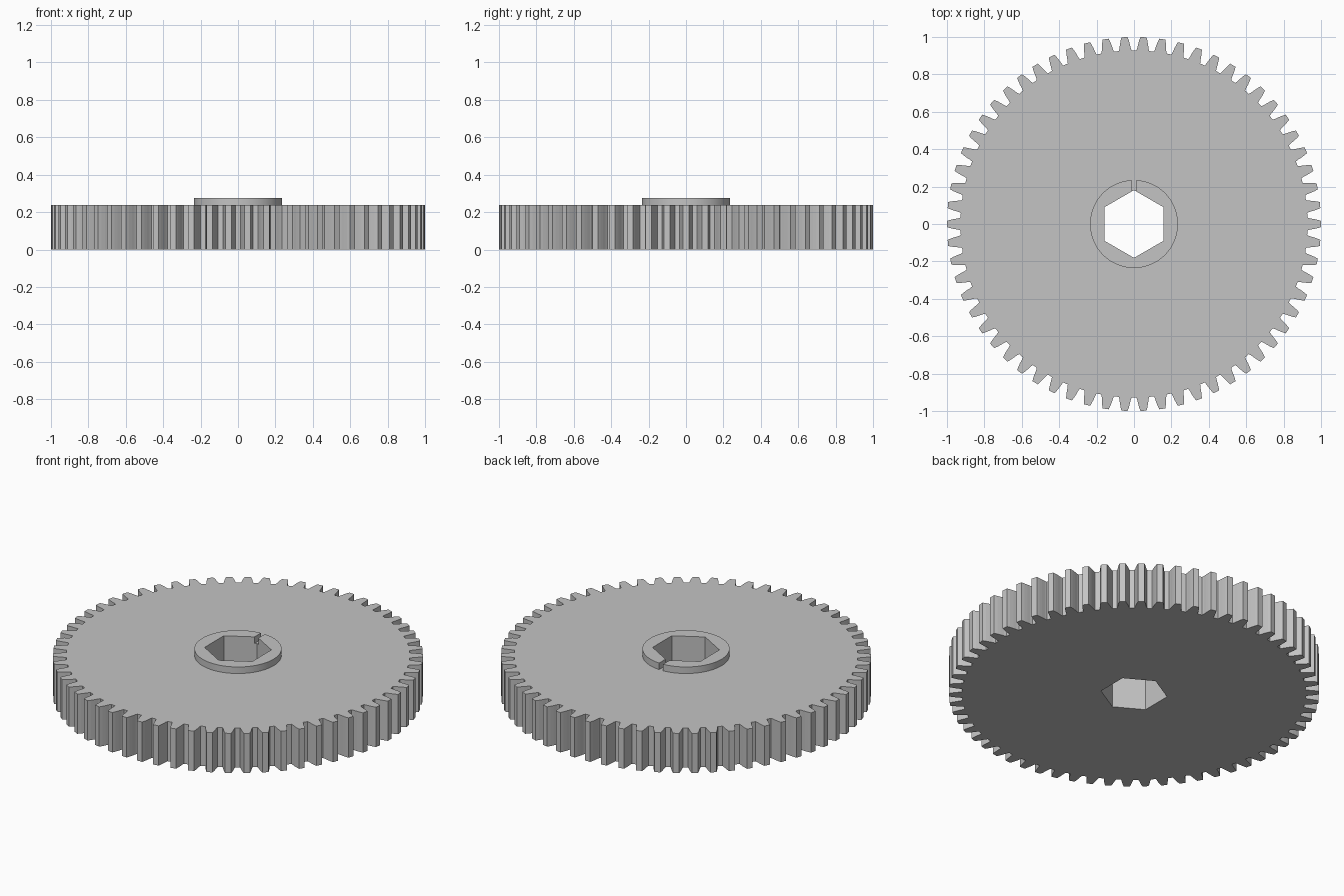
import bpy
import bmesh
from math import sin, cos, pi, sqrt, asin, radians

TEETH = 62
BODY_TOP = 0.237
BOSS_TOP = 0.276
BORE_R = 0.181
BOSS_R = 0.235
SLOT = 0.013          # half width of the boss slot

cube = bpy.data.objects.get("Cube")
if cube:
    bpy.data.objects.remove(cube, do_unlink=True)

grey = bpy.data.materials.new("plain grey")
grey.use_nodes = True
colour = (0.55, 0.55, 0.55, 1)
grey.diffuse_color = colour
grey.node_tree.nodes["Principled BSDF"].inputs["Base Color"].default_value = colour


def polar(r, a):
    return (r * cos(a), r * sin(a))


def prism(name, loops, z0, z1, keep_bottom=True):
    """Fill the closed outlines (inner ones become holes) and extrude upward."""
    bm = bmesh.new()
    for loop in loops:
        verts = [bm.verts.new((x, y, z0)) for x, y in loop]
        for a, b in zip(verts, verts[1:] + verts[:1]):
            bm.edges.new((a, b))
    bmesh.ops.triangle_fill(bm, edges=bm.edges[:], use_beauty=True)
    ext = bmesh.ops.extrude_face_region(bm, geom=bm.faces[:], use_keep_orig=True)
    top = [g for g in ext["geom"] if isinstance(g, bmesh.types.BMVert)]
    bmesh.ops.translate(bm, verts=top, vec=(0, 0, z1 - z0))
    bmesh.ops.recalc_face_normals(bm, faces=bm.faces[:])
    if not keep_bottom:
        low = [f for f in bm.faces if all(v.co.z < z0 + 1e-4 for v in f.verts)]
        bmesh.ops.delete(bm, geom=low, context="FACES_ONLY")
    mesh = bpy.data.meshes.new(name)
    bm.to_mesh(mesh)
    bm.free()
    mesh.materials.append(grey)
    obj = bpy.data.objects.new(name, mesh)
    bpy.context.collection.objects.link(obj)
    return obj


# Toothed disc: one tooth flank as (radius, half width), mirrored and repeated
flank = [(0.928, 0.034), (0.942, 0.030), (0.962, 0.0265), (0.982, 0.022), (1.0, 0.0165)]
outline = []
for i in range(TEETH):
    mid = 2 * pi * i / TEETH
    outline += [polar(r, mid - w / r) for r, w in flank]
    outline += [polar(r, mid + w / r) for r, w in reversed(flank)]

# Hexagonal bore with corners on the front and back
bore = [polar(BORE_R, pi / 2 + i * pi / 3) for i in range(6)]
prism("gear_body", [outline, bore], 0, BODY_TOP)

# Raised boss ring, split by a narrow slot at the back
start = pi / 2 + asin(SLOT / BOSS_R)
sweep = 2 * pi - 2 * asin(SLOT / BOSS_R)
steps = 72
arc = [polar(BOSS_R, start + sweep * i / steps) for i in range(steps + 1)]
slot_y = BORE_R - SLOT / sqrt(3)
inner = [(SLOT, slot_y)] + bore[:0:-1] + [(-SLOT, slot_y)]
boss = prism("hub_boss", [arc + inner], BODY_TOP, BOSS_TOP, keep_bottom=False)

bpy.ops.object.select_all(action="DESELECT")
boss.select_set(True)
bpy.context.view_layer.objects.active = boss
bpy.ops.object.shade_smooth_by_angle(angle=radians(25))
